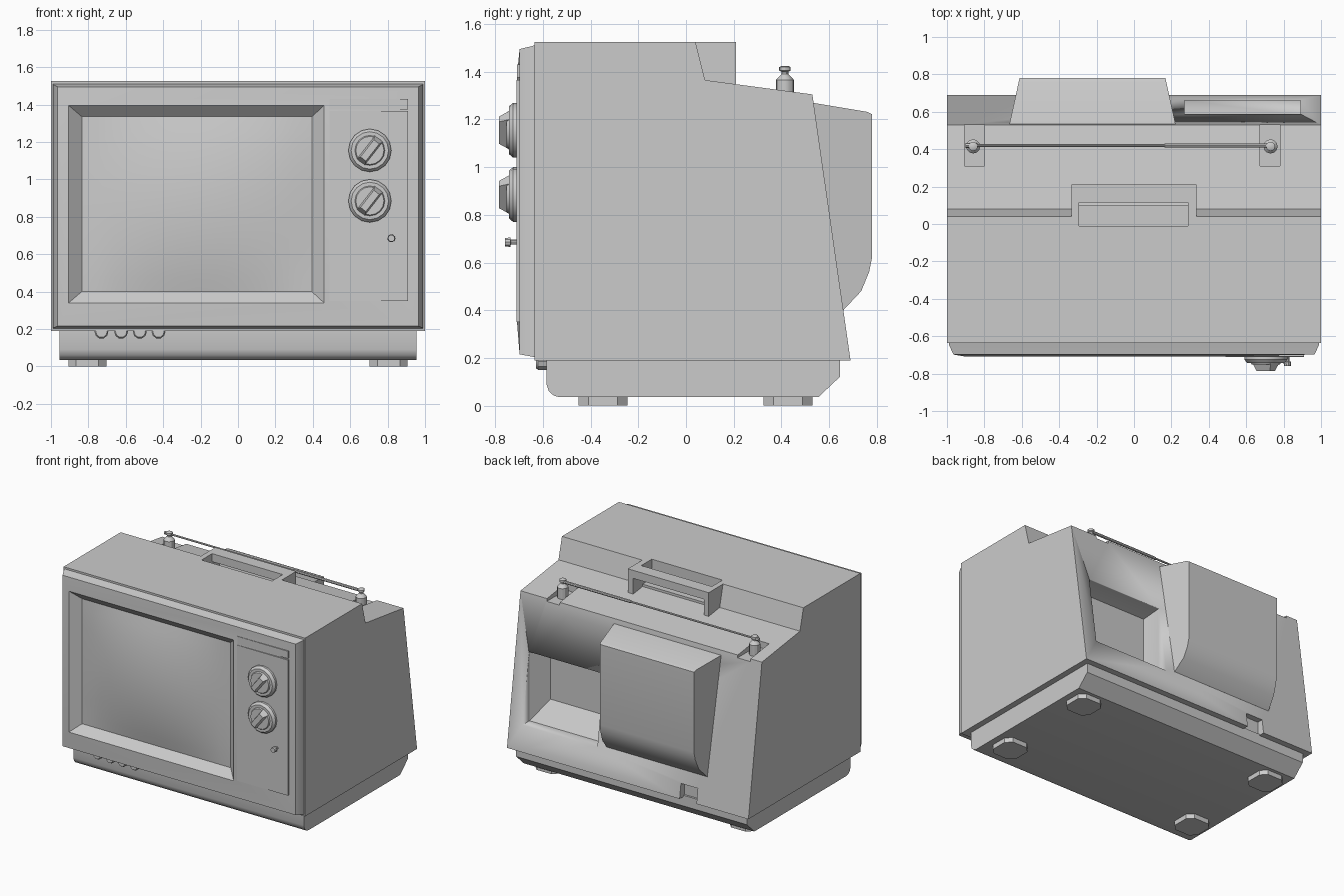
import bpy, bmesh, math
from mathutils import Vector

old = bpy.data.objects.get("Cube")
if old:
    bpy.data.objects.remove(old)

grey = bpy.data.materials.new("light_grey")
grey.use_nodes = True
grey.diffuse_color = (0.6, 0.6, 0.6, 1)
grey.node_tree.nodes["Principled BSDF"].inputs["Base Color"].default_value = (0.6, 0.6, 0.6, 1)


def finish(name, bm, smooth=True):
    bmesh.ops.recalc_face_normals(bm, faces=bm.faces)
    mesh = bpy.data.meshes.new(name)
    bm.to_mesh(mesh)
    bm.free()
    ob = bpy.data.objects.new(name, mesh)
    bpy.context.collection.objects.link(ob)
    mesh.materials.append(grey)
    if smooth:
        bpy.ops.object.select_all(action='DESELECT')
        ob.select_set(True)
        bpy.context.view_layer.objects.active = ob
        bpy.ops.object.shade_smooth_by_angle(angle=math.radians(30))
    return ob


def loft(name, loops, smooth=True):
    """Skin a list of equal-length point loops and cap both ends."""
    bm = bmesh.new()
    rings = [[bm.verts.new(p) for p in loop] for loop in loops]
    n = len(rings[0])
    for a, b in zip(rings, rings[1:]):
        for i in range(n):
            j = (i + 1) % n
            bm.faces.new((a[i], a[j], b[j], b[i]))
    bm.faces.new(rings[0])
    bm.faces.new(rings[-1])
    return finish(name, bm, smooth)


def rect(x0, x1, z0, z1, y):
    return [(x0, y, z0), (x1, y, z0), (x1, y, z1), (x0, y, z1)]


def box(name, x0, x1, y0, y1, z0, z1):
    return loft(name, [rect(x0, x1, z0, z1, y0), rect(x0, x1, z0, z1, y1)], False)


def side_prism(name, profile, half, centre=0):
    """Extrude a (y, z) profile across x; half gives the half width at each y."""
    return loft(name, [[(centre + s * half(y), y, z) for y, z in profile] for s in (-1, 1)])


def turned(name, start, axis, stations, sides=16):
    """Solid of revolution from (distance, radius) stations along an axis."""
    turn = Vector(axis).to_track_quat('Z', 'Y')
    ring = [k * math.tau / sides for k in range(sides)]
    return loft(name, [[Vector(start) + turn @ Vector((r * math.cos(a), r * math.sin(a), d))
                        for a in ring] for d, r in stations])


def cut(target, cutter):
    cutter.hide_render = True
    cutter.hide_viewport = True
    cutter.display_type = 'WIRE'
    mod = target.modifiers.new("cut", 'BOOLEAN')
    mod.operation = 'DIFFERENCE'
    mod.solver = 'EXACT'
    mod.object = cutter


# Cabinet with stepped top and sloping back
cabinet = side_prism("cabinet", [(-0.635, 0.19), (-0.635, 1.525), (0.04, 1.525), (0.08, 1.365),
                                 (0.53, 1.305), (0.69, 0.19)], lambda y: 1.0)

# Base with rounded front and chamfered rear
side_prism("base", [(-0.585, 0.2), (-0.585, 0.09), (-0.575, 0.06), (-0.555, 0.042), (-0.53, 0.035),
                    (0.555, 0.035), (0.645, 0.12), (0.645, 0.2)], lambda y: 0.955)

# Carrying handle and its finger opening
handle = box("handle", -0.335, 0.335, 0.03, 0.21, 1.33, 1.525)
slot = box("slot_cutter", -0.295, 0.29, -0.01, 0.115, 1.38, 1.6)
under = box("under_handle_cutter", -0.295, 0.29, 0.1, 0.3, 1.3, 1.465)
cut(cabinet, slot)
cut(handle, slot)
cut(handle, under)

# Rear pocket, socket notch and antenna wells
pocket = (0.27, 0.89, 0.38, 0.9)
cut(cabinet, loft("pocket_cutter", [rect(*pocket, 0.75), rect(*pocket, 0.58),
                                    rect(0.3, 0.8, 0.52, 0.86, 0.46)]))
cut(cabinet, box("socket_cutter", -0.57, -0.43, 0.63, 0.8, 0.1, 0.3))
for x in (-0.853, 0.727):
    cut(cabinet, box("well_cutter", x - 0.053, x + 0.053, 0.31, 0.6, 1.285, 1.5))

# Tube housing on the back, narrowing rearward
side_prism("tube_housing", [(0.5, 1.275), (0.76, 1.232), (0.78, 1.222), (0.78, 0.62), (0.768, 0.56),
                            (0.735, 0.48), (0.66, 0.4), (0.5, 0.4)],
           lambda y: 0.445 - 0.22 * (y - 0.53), -0.222)

# Front bezel with sloped screen opening
loft("front_bezel", [rect(-0.99, 0.99, 0.2, 1.515, -0.62), rect(-0.99, 0.99, 0.205, 1.508, -0.645),
                     rect(-0.965, 0.965, 0.215, 1.495, -0.698),
                     rect(-0.905, 0.46, 0.34, 1.395, -0.708),
                     rect(-0.835, 0.395, 0.4, 1.335, -0.65)])

# Bulging screen
bm = bmesh.new()
bmesh.ops.create_grid(bm, x_segments=14, y_segments=12, size=1)
for v in bm.verts:
    u, w = v.co.x, v.co.y
    v.co = (-0.22 + 0.615 * u, -0.652 - 0.056 * (1 - u * u) * (1 - w * w), 0.8675 + 0.4675 * w)
for f in bm.faces:
    f.normal_update()
screen = finish("screen", bm)
if screen.data.polygons[0].normal.y > 0:
    screen.data.flip_normals()

# Control panel and nameless strip above it
box("control_panel", 0.49, 0.91, -0.71, -0.69, 0.35, 1.365)
box("panel_strip", 0.49, 0.91, -0.708, -0.69, 1.375, 1.43)

# Two dials with slanted grips
for z in (1.155, 0.885):
    turned("dial", (0.705, -0.705, z), (0, -1, 0), [(0, 0.115), (0.02, 0.115), (0.038, 0.1)])
    turned("dial_hub", (0.705, -0.74, z), (0, -1, 0), [(0, 0.082), (0.012, 0.075)])
    grip = loft("dial_grip", [rect(-0.028, 0.028, -0.078, 0.078, 0),
                              rect(-0.018, 0.018, -0.058, 0.058, -0.04)], False)
    grip.location = (0.705, -0.745, z)
    grip.rotation_euler.y = math.radians(38)

# Pull switch and row of small knobs under the bezel
turned("pull_switch", (0.82, -0.705, 0.685), (0, -1, 0),
       [(0, 0.011), (0.03, 0.011), (0.032, 0.021), (0.055, 0.018)], 10)
for x in (-0.73, -0.625, -0.525, -0.425):
    turned("small_knob", (x, -0.57, 0.185), (0, -1, 0), [(0, 0.037), (0.05, 0.037), (0.06, 0.03)], 10)

# Feet with clipped corners
for x in (-0.805, 0.805):
    for y in (-0.348, 0.428):
        c, h = 0.06, 0.102
        outline = [(h, c), (c, h), (-c, h), (-h, c), (-h, -c), (-c, -h), (c, -h), (h, -c)]
        loft("foot", [[(x + a, y + b, z) for a, b in outline] for z in (0, 0.04)], False)

# Antenna posts, pivots and folded telescopic rod
for x in (-0.86, 0.73):
    turned("antenna_post", (x, 0.415, 1.28), (0, 0, 1),
           [(0, 0.038), (0.085, 0.038), (0.1, 0.025), (0.11, 0.014), (0.12, 0.014),
            (0.125, 0.024), (0.14, 0.024), (0.145, 0.012)], 12)
turned("antenna_rod", (-0.9, 0.42, 1.405), (1, 0, 0),
       [(0, 0.013), (0.06, 0.013), (0.065, 0.007), (1.06, 0.007), (1.065, 0.011), (1.63, 0.011)], 8)
